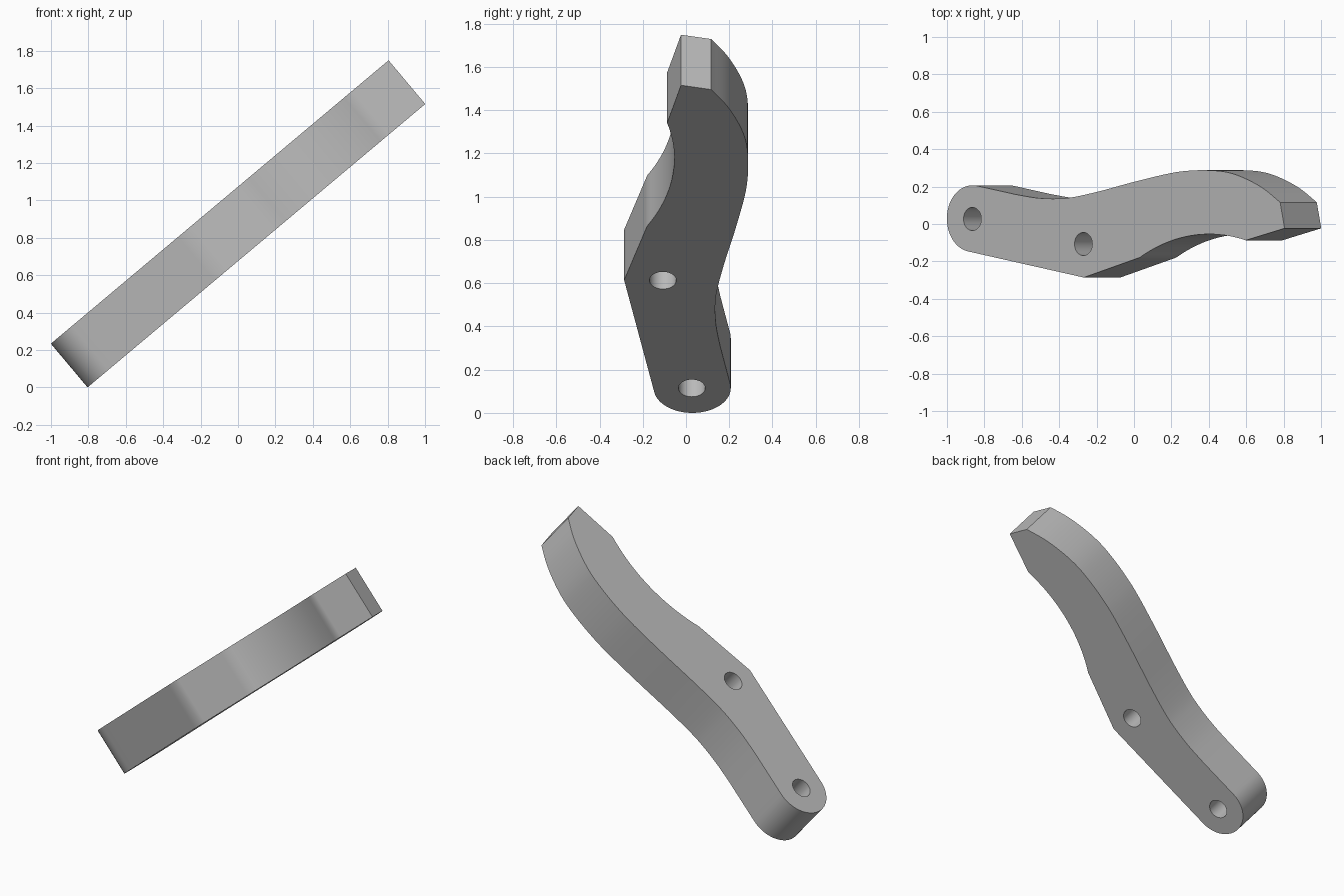
import bpy
import bmesh
from math import cos, sin, radians, pi
from mathutils import Vector

cube = bpy.data.objects.get("Cube")
if cube:
    bpy.data.objects.remove(cube, do_unlink=True)

THICKNESS = 0.305
TILT = radians(40)


def arc(cx, cy, r, start, end, steps):
    """Points on a circular arc, angles in degrees."""
    angles = [radians(start + (end - start) * i / steps) for i in range(steps + 1)]
    return [Vector((cx + r * cos(a), cy + r * sin(a))) for a in angles]


def line(a, b, steps=12):
    """Points strictly between a and b, so shading stays flat along the run."""
    return [a.lerp(b, i / steps) for i in range(1, steps)]


def smooth_path(points, steps=6):
    """Smooth curve passing through all the points."""
    p = [Vector(q) for q in points]
    p = [2 * p[0] - p[1]] + p + [2 * p[-1] - p[-2]]
    out = []
    for i in range(1, len(p) - 2):
        m0, m1 = (p[i + 1] - p[i - 1]) / 2, (p[i + 2] - p[i]) / 2
        for k in range(steps):
            t = k / steps
            out.append((2*t**3 - 3*t**2 + 1) * p[i] + (t**3 - 2*t**2 + t) * m0
                       + (3*t**2 - 2*t**3) * p[i + 1] + (t**3 - t**2) * m1)
    return out + [p[-2]]


# Outline of the lever, lying flat: round end, belly, hollow, blunt tip, wavy back
round_end = arc(0.178, 0.03, 0.178, 80, 260, 32)
belly = Vector((0.955, -0.285))
hollow = arc(1.83, -1.053, 1.0, 119, 75.2, 20)
tip_low, tip_high = Vector((2.357, -0.022)), Vector((2.326, 0.117))
back = smooth_path([tip_high, (2.21, 0.19), (2.08, 0.245), (1.96, 0.277), (1.83, 0.288),
                    (1.69, 0.286), (1.55, 0.271), (1.305, 0.226), (1.065, 0.176),
                    (0.87, 0.143), (0.75, 0.136), (0.62, 0.141), (0.48, 0.159)])
outline = (round_end + line(round_end[-1], belly) + [belly] + line(belly, hollow[0])
           + hollow + line(hollow[-1], tip_low) + [tip_low] + back
           + line(back[-1], round_end[0], 5))

# Two round bores through the plate
loops = [outline] + [arc(x, y, 0.062, 0, 350, 35)
                     for x, y in ((0.178, 0.028), (0.953, -0.106))]

curve = bpy.data.curves.new("lever_profile", "CURVE")
curve.dimensions = "2D"
curve.fill_mode = "BOTH"
curve.extrude = THICKNESS / 2
for loop in loops:
    spline = curve.splines.new("POLY")
    spline.points.add(len(loop) - 1)
    for point, co in zip(spline.points, loop):
        point.co = (co.x, co.y, 0, 1)
    spline.use_cyclic_u = True

lever = bpy.data.objects.new("curved_lever_arm", curve)
bpy.context.collection.objects.link(lever)
bpy.ops.object.select_all(action="DESELECT")
lever.select_set(True)
bpy.context.view_layer.objects.active = lever
bpy.ops.object.convert(target="MESH")
lever = bpy.context.view_layer.objects.active

# Weld the caps to the walls
bm = bmesh.new()
bm.from_mesh(lever.data)
bmesh.ops.remove_doubles(bm, verts=bm.verts, dist=0.0005)
bmesh.ops.recalc_face_normals(bm, faces=bm.faces)
bm.to_mesh(lever.data)
bm.free()

# Lean the plate up towards +x, resting on its lowest edge
lever.rotation_euler = (0, -TILT, 0)
lever.location = (-0.9025, -0.001, THICKNESS / 2 * cos(TILT))
bpy.ops.object.shade_smooth_by_angle(angle=radians(30))

# Plain grey finish
grey = bpy.data.materials.new("plain_grey")
grey.use_nodes = True
colour = (0.5, 0.5, 0.5, 1)
grey.diffuse_color = colour
grey.node_tree.nodes["Principled BSDF"].inputs["Base Color"].default_value = colour
lever.data.materials.clear()
lever.data.materials.append(grey)
